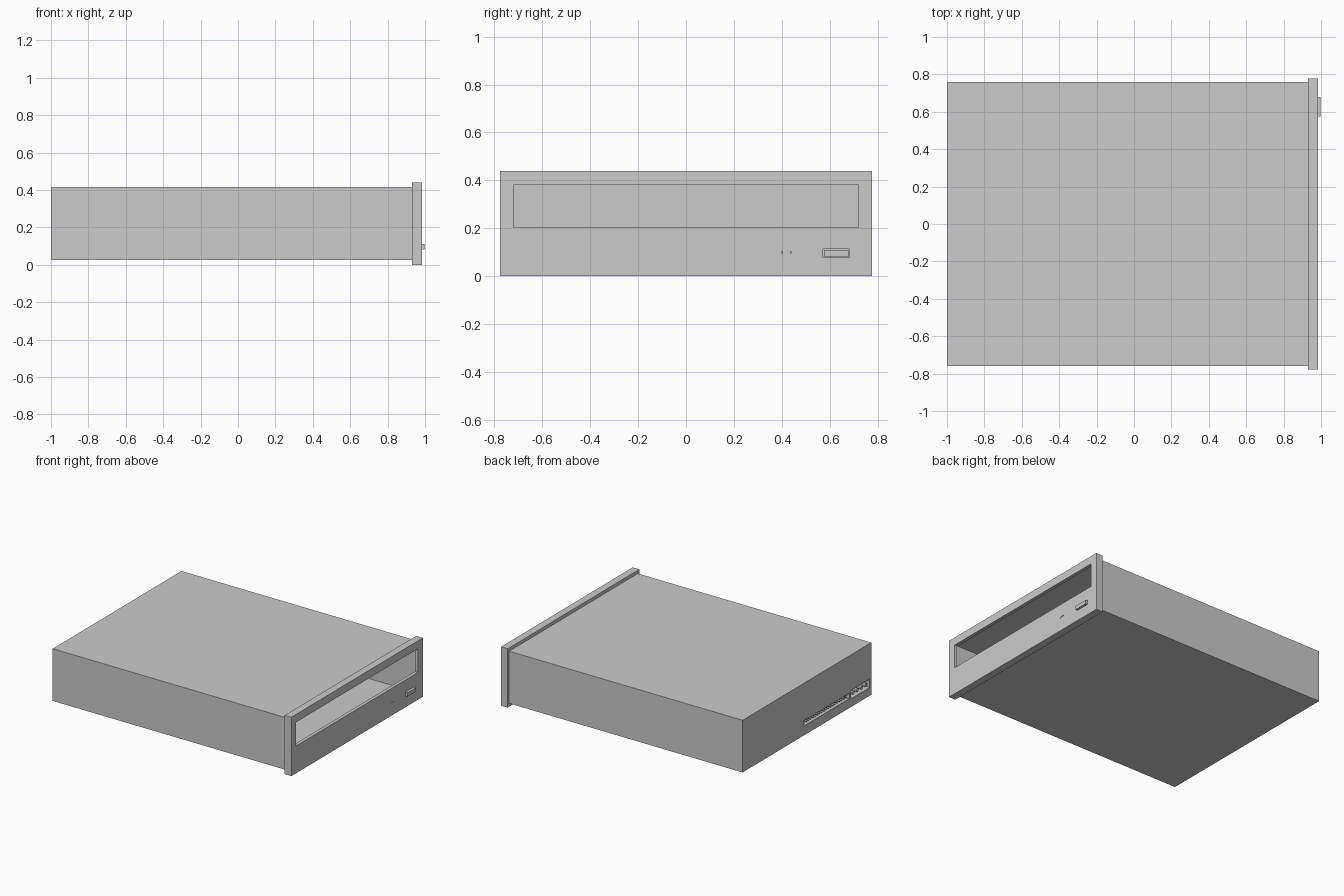
import bpy, bmesh
from math import pi

if "Cube" in bpy.data.objects:
    bpy.data.objects.remove(bpy.data.objects["Cube"])


def box(name, x, y, z, cutter=False):
    """Axis-aligned box from three (min, max) ranges."""
    bm = bmesh.new()
    bmesh.ops.create_cube(bm, size=1)
    for v in bm.verts:
        for i, (a, b) in enumerate((x, y, z)):
            v.co[i] = a if v.co[i] < 0 else b
    mesh = bpy.data.meshes.new(name)
    bm.to_mesh(mesh)
    bm.free()
    ob = bpy.data.objects.new(name, mesh)
    bpy.context.collection.objects.link(ob)
    if cutter:
        ob.hide_render = True
        ob.hide_set(True)
        ob.display_type = 'WIRE'
    return ob


def cut(ob, name, x, y, z):
    mod = ob.modifiers.new(name, 'BOOLEAN')
    mod.operation = 'DIFFERENCE'
    mod.solver = 'EXACT'
    mod.object = box(name, x, y, z, cutter=True)


def socket(name, y, z, depth, t=0.004):
    """Recessed connector housing, open at the rear."""
    ob = box(name, (-1, -1 + depth), (y[0] + .001, y[1] - .001), (z[0] + .001, z[1] - .001))
    cut(ob, name + "_hollow", (-1.1, -1 + depth - t),
        (y[0] + t, y[1] - t), (z[0] + t, z[1] - t))
    return ob


# Sheet metal case: thin shell, open at the bezel end
case = box("case", (-1, 0.93), (-0.76, 0.76), (0.025, 0.415))
cut(case, "case_hollow", (-0.996, 1.1), (-0.757, 0.757), (0.028, 0.412))

# Rear connector openings
DATA_Y, DATA_Z = (-0.50, 0.04), (0.092, 0.138)
POWER_Y, POWER_Z = (-0.745, -0.515), (0.083, 0.152)
cut(case, "data_opening", (-1.1, -0.95), DATA_Y, DATA_Z)
cut(case, "power_opening", (-1.1, -0.95), POWER_Y, POWER_Z)
socket("data_socket", DATA_Y, DATA_Z, 0.08)
socket("power_socket", POWER_Y, POWER_Z, 0.09)

# Data pins: two rows
for row, z in enumerate((0.108, 0.122)):
    for i in range(20):
        y = -0.478 + i * 0.026
        box(f"data_pin_{row}_{i}", (-0.99, -0.922), (y - .003, y + .003), (z - .003, z + .003))

# Power pins
for i in range(4):
    bpy.ops.mesh.primitive_cylinder_add(
        vertices=12, radius=0.014, depth=0.08,
        location=(-0.955, -0.705 + i * 0.05, 0.1175), rotation=(0, pi / 2, 0))
    bpy.context.object.name = f"power_pin_{i}"
    bpy.ops.object.shade_smooth_by_angle()

# Bezel: hollow cap with tray opening, button hole and indicator slot
bezel = box("bezel", (0.93, 0.985), (-0.777, 0.777), (0, 0.44))
cut(bezel, "bezel_hollow", (0.8, 0.96), (-0.757, 0.757), (0.028, 0.412))
cut(bezel, "tray_opening", (0.9, 1.1), (-0.72, 0.72), (0.204, 0.381))
cut(bezel, "button_hole", (0.9, 1.1), (0.572, 0.682), (0.079, 0.113))
cut(bezel, "indicator_slot", (0.975, 1.1), (0.40, 0.438), (0.094, 0.106))

# Eject button and indicator lamp
box("eject_button", (0.955, 0.998), (0.575, 0.679), (0.082, 0.110))
box("indicator_lamp", (0.974, 0.983), (0.402, 0.436), (0.095, 0.105))
